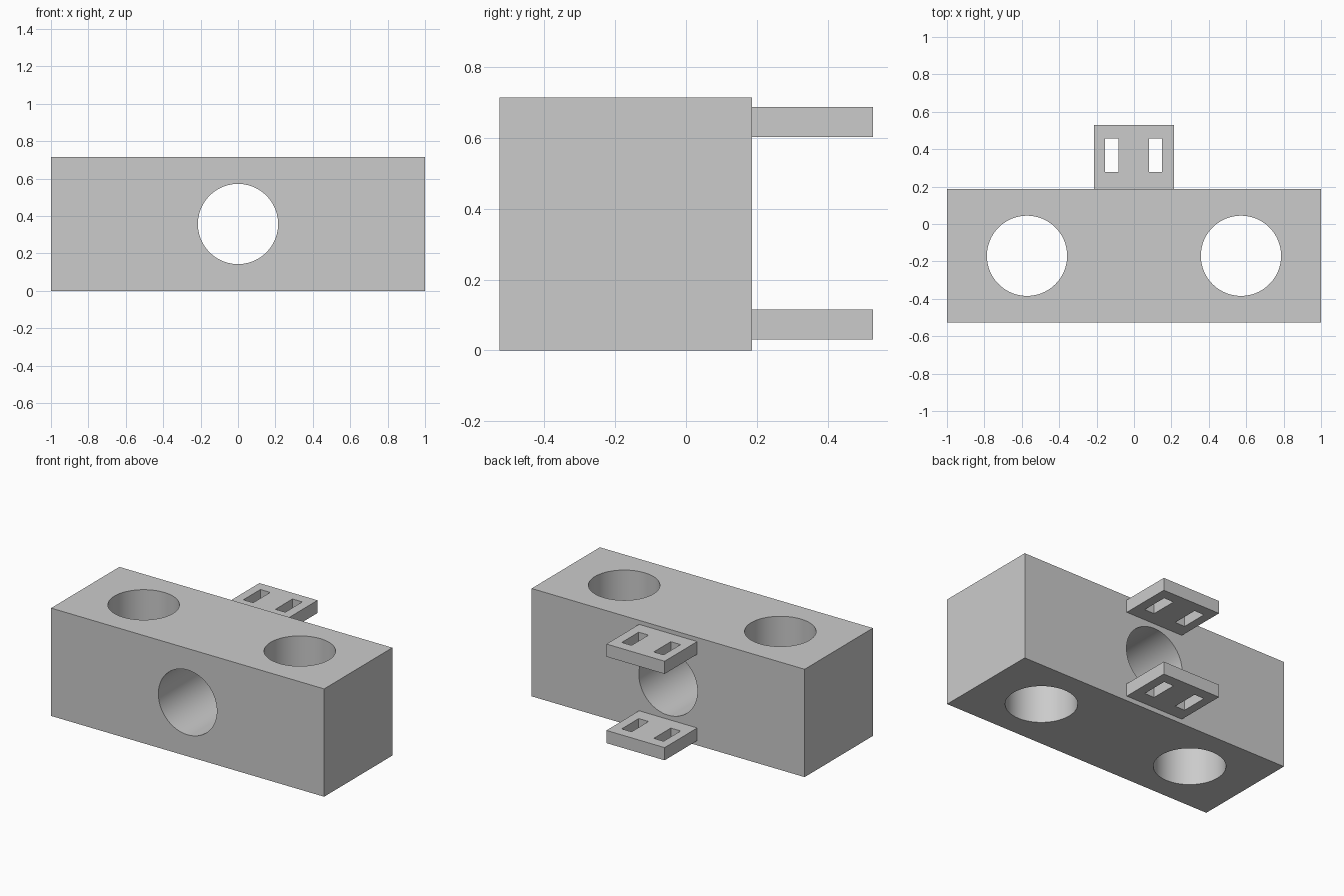
import bpy
import math

cube = bpy.data.objects.get("Cube")
if cube:
    bpy.data.objects.remove(cube, do_unlink=True)

BACK = 0.187        # rear face of the block
DEPTH = 0.714       # block depth and height
END = 0.528         # rear end of the tabs
MID_Y = BACK - DEPTH / 2
HOLE_R = 0.2145

grey = bpy.data.materials.new("plain grey")
grey.use_nodes = True
grey.diffuse_color = (0.6, 0.6, 0.6, 1)
grey.node_tree.nodes["Principled BSDF"].inputs["Base Color"].default_value = (0.6, 0.6, 0.6, 1)


def box(name, low, high):
    centre = [(a + b) / 2 for a, b in zip(low, high)]
    bpy.ops.mesh.primitive_cube_add(size=1, location=centre)
    obj = bpy.context.object
    obj.name = name
    obj.scale = [b - a for a, b in zip(low, high)]
    bpy.ops.object.transform_apply(location=False, rotation=False, scale=True)
    obj.data.materials.append(grey)
    return obj


def drill(name, centre, tilt=0):
    bpy.ops.mesh.primitive_cylinder_add(vertices=96, radius=HOLE_R, depth=1.2,
                                        location=centre, rotation=(tilt, 0, 0))
    obj = bpy.context.object
    obj.name = name
    obj.data.materials.append(grey)
    return obj


def cut(target, cutters):
    bpy.context.view_layer.objects.active = target
    for cutter in cutters:
        mod = target.modifiers.new("cut", 'BOOLEAN')
        mod.operation = 'DIFFERENCE'
        mod.solver = 'EXACT'
        mod.object = cutter
        bpy.ops.object.modifier_apply(modifier=mod.name)
        bpy.data.objects.remove(cutter, do_unlink=True)
    bpy.ops.object.select_all(action='DESELECT')
    target.select_set(True)
    bpy.context.view_layer.objects.active = target
    bpy.ops.object.shade_smooth_by_angle(angle=math.radians(30))


# Main block with two upright holes and one front-to-back hole
block = box("block", (-1, BACK - DEPTH, 0), (1, BACK, DEPTH))
cut(block, [drill("upright_hole", (x, MID_Y, DEPTH / 2)) for x in (-0.572, 0.572)]
    + [drill("cross_hole", (0, MID_Y, DEPTH / 2), math.pi / 2)])

# Slotted tabs on the back
for name, z in (("lower_tab", 0.031), ("upper_tab", 0.603)):
    tab = box(name, (-0.213, BACK, z), (0.213, END, z + 0.084))
    cut(tab, [box("slot", (x - 0.036, 0.279, z - 0.1), (x + 0.036, 0.457, z + 0.2))
              for x in (-0.12, 0.115)])
